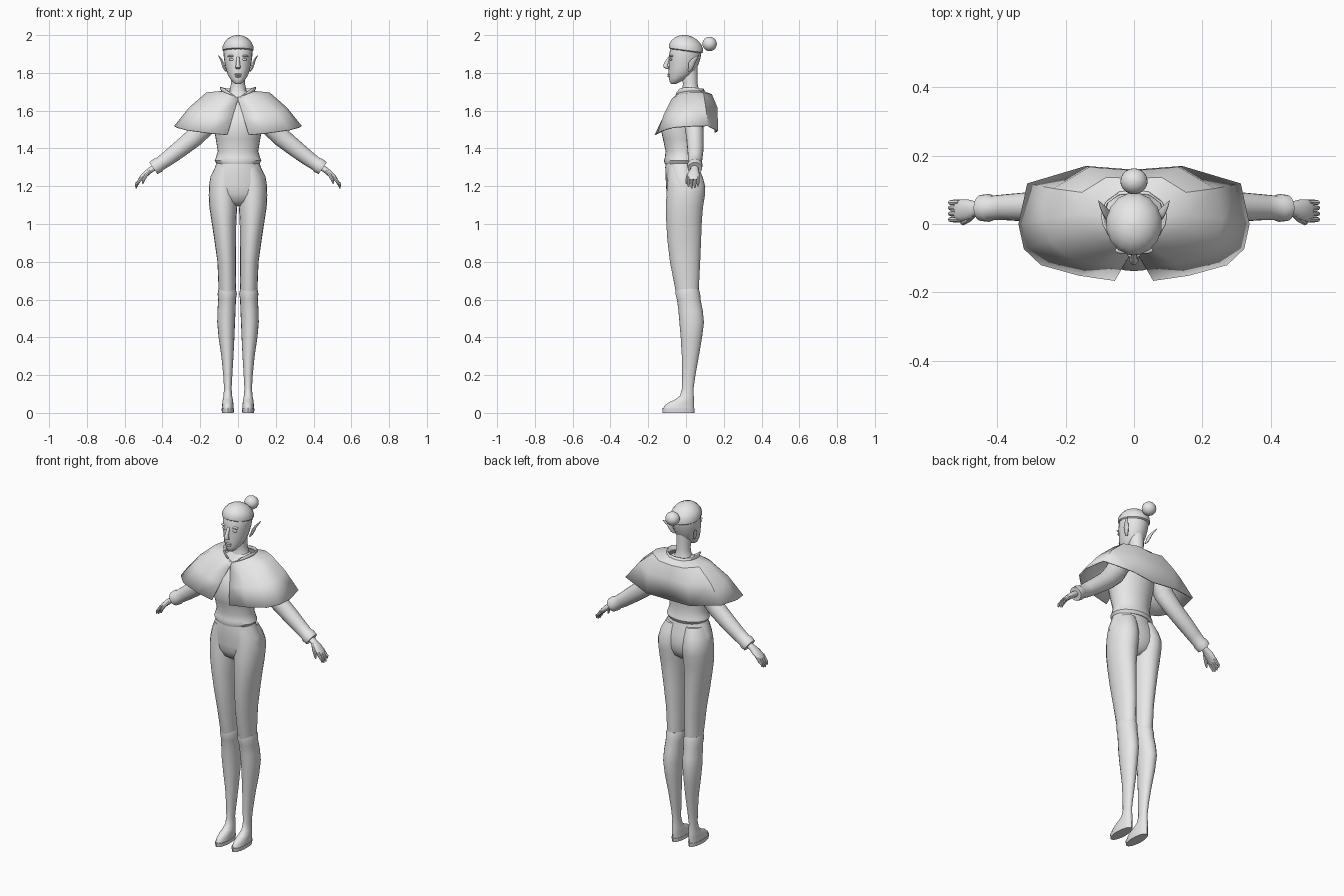
import bpy, bmesh, math
from mathutils import Vector

grey = bpy.data.materials.new("plain grey")
grey.diffuse_color = (0.8, 0.8, 0.8, 1)
UP = Vector((0, 0, 1))


def finish(name, bm, mirror=False, thick=0, angle=40):
    bmesh.ops.recalc_face_normals(bm, faces=bm.faces)
    me = bpy.data.meshes.new(name)
    bm.to_mesh(me)
    bm.free()
    me.materials.append(grey)
    ob = bpy.data.objects.new(name, me)
    bpy.context.collection.objects.link(ob)
    if mirror:
        ob.modifiers.new("mirror", 'MIRROR').use_clip = False
    if thick:
        s = ob.modifiers.new("thickness", 'SOLIDIFY')
        s.thickness = thick
        s.offset = -1
    bpy.ops.object.select_all(action='DESELECT')
    ob.select_set(True)
    bpy.context.view_layer.objects.active = ob
    bpy.ops.object.shade_smooth_by_angle(angle=math.radians(angle))
    return ob


def tube(name, rings, mirror=False, tangent=None, ref=(0, 1, 0), seg=20, wave=0, bm=None, angle=40):
    """Loft of elliptical rings (x, y, z, radius along ref, radius across)."""
    own = bm is None
    bm = bm or bmesh.new()
    loops = []
    ctr = [Vector(r[:3]) for r in rings]
    for i, r in enumerate(rings):
        t = tangent or (ctr[min(i + 1, len(ctr) - 1)] - ctr[max(i - 1, 0)])
        t = t.normalized()
        n = t.cross(Vector(ref)).normalized()
        s = n.cross(t)
        loop = []
        for k in range(seg):
            a = 2 * math.pi * k / seg
            w = 1 + wave * (k % 2)
            loop.append(bm.verts.new(ctr[i] + s * (r[3] * w * math.cos(a)) + n * (r[4] * w * math.sin(a))))
        loops.append(loop)
    for a, b in zip(loops, loops[1:]):
        for k in range(seg):
            j = (k + 1) % seg
            bm.faces.new((a[k], a[j], b[j], b[k]))
    bm.faces.new(loops[0])
    bm.faces.new(loops[-1])
    if own:
        return finish(name, bm, mirror, angle=angle)


def stack(name, rows, mirror=False, **kw):
    """Horizontal rings given as (z, centre x, half width, front y, back y)."""
    kw.setdefault("tangent", UP)
    tube(name, [(cx, (f + b) / 2, z, (b - f) / 2, w) for z, cx, w, f, b in rows], mirror, **kw)


def blob(name, loc, rad, mirror=False, seg=16):
    bm = bmesh.new()
    bmesh.ops.create_uvsphere(bm, u_segments=seg, v_segments=seg // 2 + 2, radius=1)
    for v in bm.verts:
        v.co = Vector([c * r + l for c, r, l in zip(v.co, rad, loc)])
    return finish(name, bm, mirror)


# Trousers
stack("trouser_leg", [
    (0.60, .056, .040, -.048, .068), (0.66, .057, .046, -.058, .068),
    (0.80, .060, .049, -.085, .075), (0.92, .068, .058, -.099, .080),
    (1.02, .075, .066, -.105, .084), (1.09, .078, .074, -.106, .090),
    (1.15, .079, .076, -.104, .100), (1.20, .078, .076, -.100, .102),
    (1.25, .072, .070, -.098, .088), (1.30, .062, .055, -.095, .066)], True)
stack("hips", [
    (1.095, 0, .03, -.05, .04), (1.12, 0, .10, -.085, .07), (1.16, 0, .147, -.102, .086),
    (1.20, 0, .154, -.106, .09), (1.25, 0, .146, -.108, .082),
    (1.30, 0, .122, -.110, .066), (1.34, 0, .108, -.105, .058)], seg=28)

# Boots with soles
stack("boot", [
    (.655, .057, .046, -.054, .068), (.63, .057, .051, -.056, .075),
    (.60, .058, .047, -.048, .077), (.54, .061, .048, -.040, .089),
    (.48, .063, .047, -.035, .095), (.40, .061, .042, -.028, .085),
    (.30, .056, .032, -.022, .068), (.20, .054, .024, -.020, .050),
    (.13, .054, .020, -.021, .040), (.09, .054, .023, -.032, .041),
    (.070, .054, .027, -.060, .042), (.055, .054, .029, -.092, .043),
    (.038, .054, .030, -.114, .043), (.022, .054, .031, -.121, .043)], True)
stack("boot_sole", [(0, .054, .031, -.124, .044), (.022, .054, .033, -.126, .046)], True)

# Shirt with flared hem
stack("shirt", [
    (1.318, 0, .112, -.112, .066), (1.335, 0, .124, -.117, .074), (1.352, 0, .117, -.112, .069),
    (1.385, 0, .107, -.108, .062), (1.45, 0, .118, -.122, .066), (1.52, 0, .130, -.138, .08),
    (1.59, 0, .135, -.110, .092), (1.65, 0, .115, -.064, .09), (1.69, 0, .07, -.03, .075),
    (1.705, 0, .045, -.02, .065)], seg=28)

# Sleeves
tube("sleeve", [
    (.09, .04, 1.625, .05, .05), (.135, .04, 1.595, .055, .06), (.175, .042, 1.52, .05, .058),
    (.235, .048, 1.455, .046, .050), (.31, .050, 1.395, .043, .045), (.375, .049, 1.345, .038, .040),
    (.415, .047, 1.317, .036, .036), (.425, .047, 1.311, .041, .041), (.448, .047, 1.295, .038, .038)], True)

# Hands: palm, four fingers, thumb
hand = bmesh.new()
tube("", [(.43, .046, 1.307, .020, .018), (.462, .045, 1.287, .021, .016), (.485, .042, 1.268, .030, .016),
          (.510, .039, 1.245, .032, .013), (.520, .039, 1.233, .030, .010)], seg=14, bm=hand)
for y, drop in ((.013, .008), (.030, 0), (.047, .003), (.063, .013)):
    tube("", [(.510, y, 1.246, .008, .010), (.529, y, 1.220, .008, .008),
              (.538, y, 1.202 + drop, .007, .007), (.540, y, 1.187 + drop, .003, .003)], seg=8, bm=hand)
tube("", [(.470, .030, 1.282, .011, .011), (.488, .012, 1.257, .010, .010),
          (.500, .004, 1.233, .008, .008), (.505, .003, 1.213, .004, .004)], seg=8, bm=hand)
finish("hand", hand, True)

# Neck and head
stack("neck", [(1.67, 0, .065, -.03, .08), (1.71, 0, .043, -.020, .068), (1.745, 0, .037, -.016, .061),
               (1.80, 0, .040, -.03, .062), (1.84, 0, .04, -.03, .06)])
stack("head", [
    (1.742, 0, .014, -.078, -.05), (1.752, 0, .028, -.087, -.03), (1.77, 0, .042, -.090, .005),
    (1.79, 0, .054, -.092, .035), (1.82, 0, .064, -.092, .056), (1.85, 0, .070, -.091, .068),
    (1.88, 0, .075, -.091, .077), (1.91, 0, .077, -.087, .082), (1.94, 0, .074, -.078, .080),
    (1.97, 0, .056, -.055, .06), (1.99, 0, .025, -.025, .03)], seg=24)

# Face details
nose = bmesh.new()
tube("", [(0, -.085, 1.888, .006, .007), (0, -.098, 1.865, .010, .009), (0, -.108, 1.842, .013, .012),
          (0, -.106, 1.828, .013, .014), (0, -.094, 1.821, .008, .010)],
     seg=10, tangent=Vector((0, 0, -1)), bm=nose)
finish("nose", nose)
blob("eye", (.032, -.079, 1.871), (.016, .008, .007), True)
blob("brow", (.033, -.077, 1.889), (.022, .010, .006), True)
blob("upper_lip", (0, -.089, 1.792), (.020, .010, .005))
blob("lower_lip", (0, -.088, 1.782), (.017, .010, .006))
blob("chin", (0, -.074, 1.758), (.018, .014, .012))
tube("ear", [(.064, .016, 1.810, .006, .004), (.073, .024, 1.825, .012, .007), (.080, .030, 1.848, .017, .008),
             (.087, .040, 1.866, .014, .006), (.097, .056, 1.882, .007, .004), (.104, .068, 1.894, .001, .001)],
     True, seg=10)

# Ridged hair cap and bun
tilt = Vector((0, .13, 1))
stack("hair", [
    (1.914, 0, .074, -.080, .082), (1.920, 0, .080, -.090, .090), (1.940, 0, .080, -.090, .090),
    (1.962, 0, .070, -.077, .080), (1.982, 0, .052, -.056, .060), (1.994, 0, .030, -.032, .036),
    (2.0, 0, .006, -.004, .008)], tangent=tilt, seg=32, wave=.03)
blob("hair_bun", (0, .125, 1.953), (.040, .038, .038), seg=20)

# Cape: rows from collar to hem, columns from front opening to back centre
rows = [
    [(.012, -.052, 1.672), (.045, -.044, 1.700), (.070, -.030, 1.718), (.086, 0, 1.725),
     (.090, .025, 1.725), (.078, .060, 1.72), (.045, .084, 1.715), (0, .088, 1.712)],
    [(-.004, -.050, 1.662), (.035, -.047, 1.680), (.062, -.030, 1.692), (.078, 0, 1.698),
     (.084, .025, 1.70), (.075, .066, 1.70), (.042, .090, 1.698), (0, .094, 1.696)],
    [(.006, -.074, 1.640), (.062, -.072, 1.655), (.115, -.045, 1.672), (.150, -.010, 1.685),
     (.165, .030, 1.69), (.150, .090, 1.69), (.080, .132, 1.682), (0, .128, 1.675)],
    [(.032, -.118, 1.555), (.120, -.112, 1.575), (.195, -.088, 1.59), (.242, -.045, 1.605),
     (.254, .015, 1.612), (.232, .100, 1.618), (.130, .160, 1.615), (0, .150, 1.605)],
    [(.056, -.160, 1.470), (.160, -.145, 1.480), (.270, -.115, 1.495), (.318, -.070, 1.508),
     (.333, 0, 1.514), (.308, .115, 1.518), (.140, .163, 1.492), (0, .152, 1.485)]]
cape = bmesh.new()
grid = [[cape.verts.new(p) for p in r] for r in rows]
for a, b in zip(grid, grid[1:]):
    for k in range(7):
        cape.faces.new((a[k], b[k], b[k + 1], a[k + 1]))
finish("cape", cape, True, thick=.007, angle=35)
